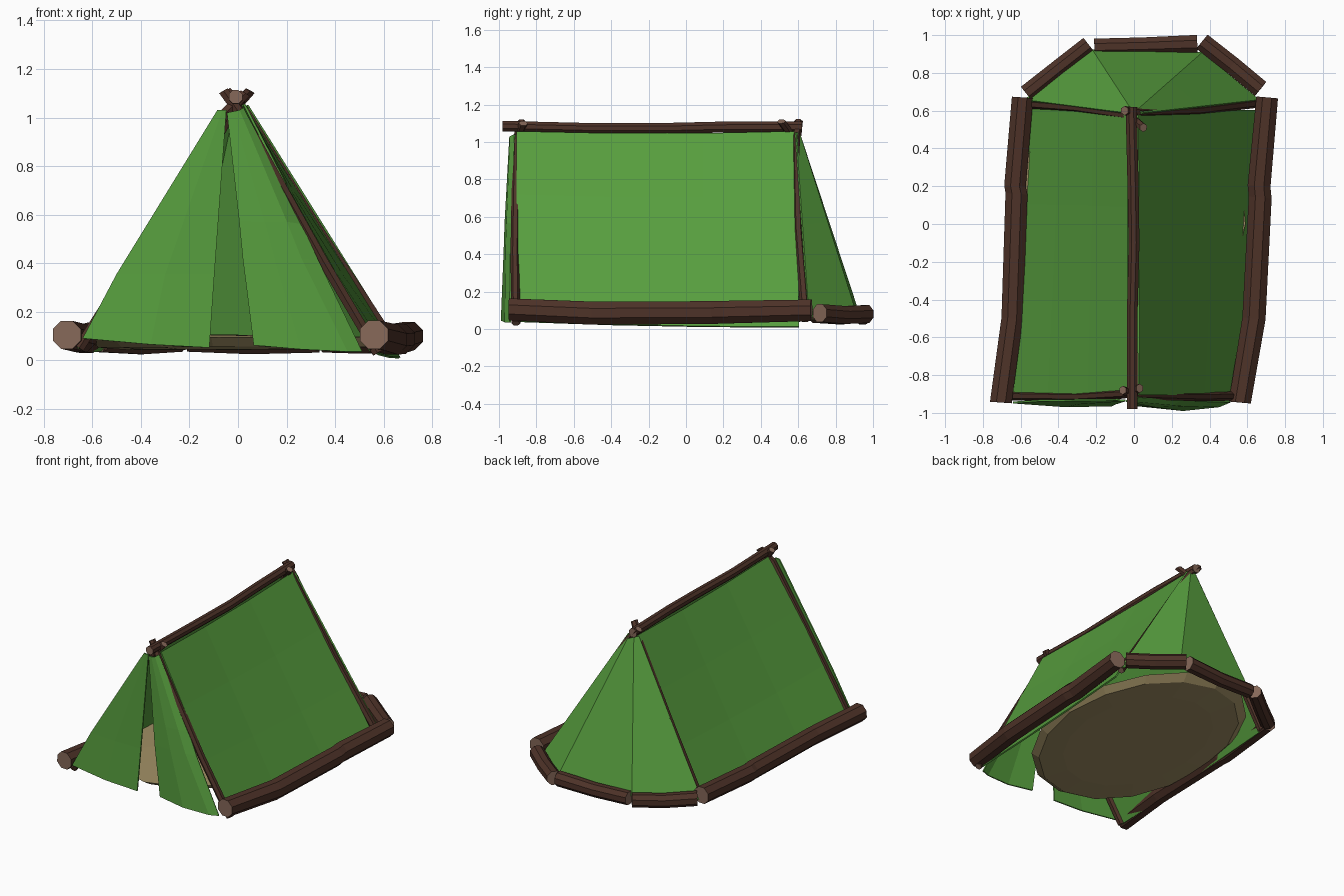
import bpy, bmesh, math, random
from mathutils import Vector

if "Cube" in bpy.data.objects:
    bpy.data.objects.remove(bpy.data.objects["Cube"])

random.seed(4)


def material(name, rgb):
    m = bpy.data.materials.new(name)
    m.diffuse_color = (*rgb, 1)
    m.use_nodes = True
    m.node_tree.nodes["Principled BSDF"].inputs["Base Color"].default_value = m.diffuse_color
    return m


BARK = material("bark", (0.075, 0.032, 0.021))
CUT = material("cut_wood", (0.24, 0.14, 0.10))
CLOTH = material("green_canvas", (0.095, 0.34, 0.048))
FLOOR = material("tan_groundsheet", (0.36, 0.28, 0.13))


def finish(name, bm, mats):
    bmesh.ops.recalc_face_normals(bm, faces=bm.faces)
    mesh = bpy.data.meshes.new(name)
    bm.to_mesh(mesh)
    bm.free()
    for m in mats:
        mesh.materials.append(m)
    ob = bpy.data.objects.new(name, mesh)
    bpy.context.collection.objects.link(ob)
    return ob


def log(name, path, radius, sides=8):
    """Faceted log following a bent path, with pale cut ends."""
    bm = bmesh.new()
    pts = [Vector(p) for p in path]
    axis = (pts[-1] - pts[0]).normalized()
    ref = Vector((0, 0, 1)) if abs(axis.z) < 0.6 else Vector((0, 1, 0))
    u = axis.cross(ref).normalized()
    v = u.cross(axis)
    rings = []
    for p in pts:
        r = radius * random.uniform(0.95, 1.05)
        ring = []
        for k in range(sides):
            a = 2 * math.pi * (k + 0.5) / sides
            ring.append(bm.verts.new(p + (u * math.cos(a) + v * math.sin(a)) * r))
        rings.append(ring)
    for a, b in zip(rings, rings[1:]):
        for k in range(sides):
            j = (k + 1) % sides
            bm.faces.new((a[k], a[j], b[j], b[k]))
    for ring in (rings[0], rings[-1]):
        bm.faces.new(ring).material_index = 1
    return finish(name, bm, [BARK, CUT])


def canvas(name, rows, thickness=0.01):
    """Cloth sheet through rows of points."""
    bm = bmesh.new()
    grid = [[bm.verts.new(p) for p in row] for row in rows]
    for a, b in zip(grid, grid[1:]):
        for k in range(len(a) - 1):
            bm.faces.new((a[k], a[k + 1], b[k + 1], b[k]))
    ob = finish(name, bm, [CLOTH])
    s = ob.modifiers.new("thickness", "SOLIDIFY")
    s.thickness = thickness
    s.offset = 0
    return ob


def patch(tl, tr, bl, br, n=3, sag=0.012):
    """Rows of a four-cornered sheet with a slight inward sag."""
    tl, tr, bl, br = map(Vector, (tl, tr, bl, br))
    rows = []
    for i in range(n + 1):
        t = i / n
        row = []
        for j in range(n + 1):
            s = j / n
            p = tl.lerp(tr, s).lerp(bl.lerp(br, s), t)
            p.z -= sag * math.sin(math.pi * s) * (1 - 0.3 * t)
            row.append(p)
        rows.append(row)
    return rows


# base logs along both sides
log("left_base_log", [(-.705, -.945, .105), (-.645, -.5, .09), (-.622, .16, .088),
                      (-.63, .2, .09), (-.59, .67, .10)], .064)
log("right_base_log", [(.56, -.945, .105), (.635, -.5, .085), (.668, .14, .088),
                       (.662, .2, .09), (.705, .67, .10)], .064)

# three logs curving round the back
log("back_left_log", [(-.57, .69, .08), (-.40, .825, .07), (-.24, .95, .08)], .05)
log("back_middle_log", [(-.21, .937, .08), (.05, .943, .07), (.335, .953, .08)], .05)
log("back_right_log", [(.36, .965, .08), (.52, .84, .075), (.67, .715, .085)], .05)

# ridge pole
log("ridge_pole", [(-.01, -.98, 1.085), (-.01, -.5, 1.073), (0, -.1, 1.073),
                   (-.005, .2, 1.08), (-.015, .62, 1.08)], .031)

# crossed poles at each end
log("front_left_pole", [(-.655, -.91, .05), (-.30, -.915, .61),
                        (-.05, -.90, 1.02), (.03, -.87, 1.10)], .024, 6)
log("front_right_pole", [(.575, -.91, .03), (.35, -.915, .41),
                         (.02, -.905, 1.0), (-.06, -.88, 1.11)], .024, 6)
log("back_left_pole", [(-.56, .635, .05), (-.30, .615, .53),
                       (-.03, .575, 1.02), (.05, .51, 1.11)], .024, 6)
log("back_right_pole", [(.65, .64, .05), (.33, .60, .54),
                        (.03, .59, 1.02), (-.05, .60, 1.11)], .024, 6)

# roof sheets
canvas("left_canvas", patch((-.03, -.905, 1.055), (-.03, .59, 1.055),
                            (-.66, -.905, .05), (-.565, .61, .04)))
canvas("right_canvas", patch((.025, -.905, 1.055), (.02, .59, 1.055),
                             (.545, -.905, .04), (.665, .605, .01)))

# rounded back sheet, fanned from the ridge to the back logs
top = [(-.04, .585, 1.05), (-.015, .605, 1.045), (.02, .605, 1.045), (.04, .585, 1.05)]
base = [(-.58, .655, .06), (-.22, .92, .09), (.36, .905, .09), (.66, .655, .06)]
canvas("back_canvas", [[Vector(a).lerp(Vector(b), t) for a, b in zip(top, base)]
                       for t in (0, .5, 1)])

# front door flaps, parted in the middle
canvas("left_door_flap", [
    [(-.085, -.93, 1.03), (-.065, -.935, 1.03), (-.048, -.935, 1.03)],
    [(-.50, -.935, .355), (-.30, -.95, .355), (-.097, -.95, .355)],
    [(-.64, -.945, .09), (-.36, -.965, .065), (-.118, -.96, .052)]])
# the right flap is folded back at the top and meets its pole lower down
canvas("right_door_flap", [
    [(-.045, -.935, 1.02), (-.02, -.94, 1.025), (.005, -.937, 1.03), (.02, -.915, 1.04)],
    [(.005, -.955, .575), (.11, -.965, .57), (.20, -.955, .57), (.26, -.925, .56)],
    [(.02, -.96, .42), (.15, -.97, .42), (.26, -.96, .42), (.33, -.935, .41)],
    [(.065, -.965, .062), (.26, -.985, .045), (.45, -.965, .035), (.51, -.94, .035)]])

# shallow oval groundsheet with a sloping rim, skewed like the side logs
bm = bmesh.new()
rings = []
for f, z in ((.7, .045), (.93, .055), (1, .095), (.6, .105)):
    ring = []
    for k in range(16):
        a = 2 * math.pi * k / 16
        y = (.90 if k > 8 else .91) * f * math.sin(a)
        x = .61 * f * math.cos(a) + (.1 if y < 0 else .04) * y - .02
        ring.append(bm.verts.new((x, y, z + random.uniform(-.003, .003))))
    rings.append(ring)
for a, b in zip(rings, rings[1:]):
    for k in range(16):
        j = (k + 1) % 16
        bm.faces.new((a[k], a[j], b[j], b[k]))
bm.faces.new(rings[0])
bm.faces.new(rings[-1])
finish("groundsheet", bm, [FLOOR])
